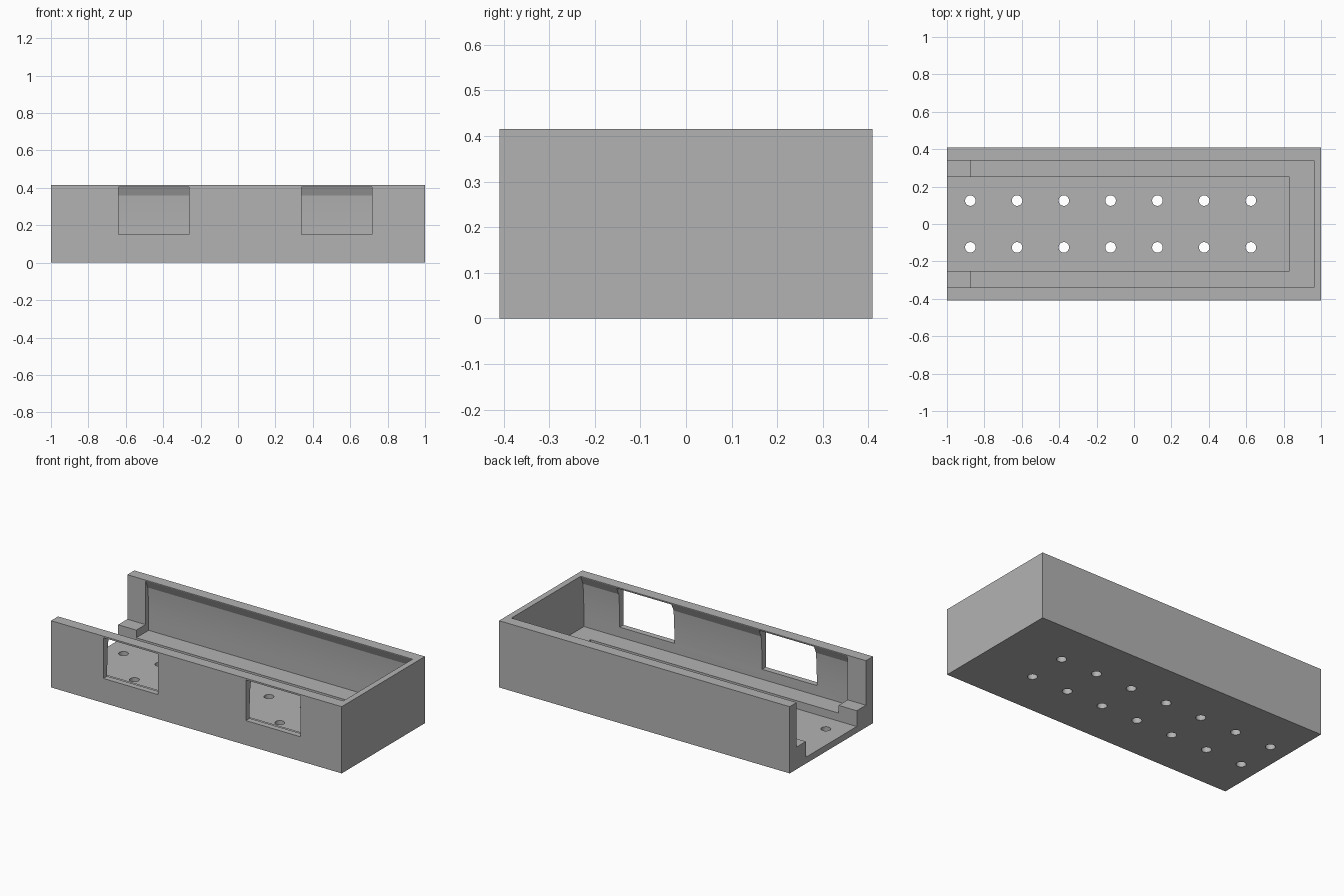
import bpy
import bmesh
from math import radians

if "Cube" in bpy.data.objects:
    bpy.data.objects.remove(bpy.data.objects["Cube"], do_unlink=True)

grey = bpy.data.materials.new("mid_grey")
grey.use_nodes = True
grey.diffuse_color = (0.45, 0.45, 0.45, 1)
grey.node_tree.nodes["Principled BSDF"].inputs["Base Color"].default_value = (0.45, 0.45, 0.45, 1)


def extrude(name, outline, offset):
    """Make a solid by extruding a planar outline along an offset."""
    bm = bmesh.new()
    face = bm.faces.new([bm.verts.new(p) for p in outline])
    result = bmesh.ops.extrude_face_region(bm, geom=[face])
    moved = [g for g in result["geom"] if isinstance(g, bmesh.types.BMVert)]
    bmesh.ops.translate(bm, verts=moved, vec=offset)
    bmesh.ops.recalc_face_normals(bm, faces=bm.faces[:])
    mesh = bpy.data.meshes.new(name)
    bm.to_mesh(mesh)
    bm.free()
    mesh.materials.append(grey)
    obj = bpy.data.objects.new(name, mesh)
    bpy.context.collection.objects.link(obj)
    return obj


def block(name, x0, x1, y0, y1, z0, z1):
    outline = [(x0, y0, z0), (x1, y0, z0), (x1, y1, z0), (x0, y1, z0)]
    return extrude(name, outline, (0, 0, z1 - z0))


# Solid body of the tray
tray = block("tray_body", -1, 1, -0.409, 0.409, 0, 0.415)

# Lower pocket and raised entry channel, both open at one end
cutters = [
    block("pocket_cutter", -1.2, 0.832, -0.25, 0.25, 0.04, 0.6),
    block("entry_cutter", -1.2, -0.5, -0.34, 0.34, 0.138, 0.6),
]

# Main cavity, undercut below the rim
half = [(0.372, 0.09), (0.372, 0.16), (0.371, 0.22), (0.368, 0.30),
        (0.363, 0.36), (0.34, 0.411), (0.34, 0.6)]
section = half + [(-y, z) for y, z in reversed(half)]
cutters.append(extrude("cavity_cutter", [(-0.875, y, z) for y, z in section], (1.838, 0, 0)))

# Two windows in the front wall
for x in (-0.64, 0.34):
    cutters.append(block("window_cutter", x, x + 0.377, -0.6, -0.3, 0.152, 0.405))

# Two rows of round holes through the floor
for i in range(7):
    for y in (-0.125, 0.125):
        bpy.ops.mesh.primitive_cylinder_add(vertices=32, radius=0.028, depth=0.3,
                                            location=(-0.875 + 0.25 * i, y, 0))
        hole = bpy.context.object
        hole.name = "hole_cutter"
        hole.data.materials.append(grey)
        cutters.append(hole)

# Carve the tray, then drop the cutters
for cutter in cutters:
    cutter.hide_render = True
    cut = tray.modifiers.new("cut", "BOOLEAN")
    cut.operation = "DIFFERENCE"
    cut.solver = "EXACT"
    cut.object = cutter

bpy.ops.object.select_all(action="DESELECT")
tray.select_set(True)
bpy.context.view_layer.objects.active = tray
for name in [m.name for m in tray.modifiers]:
    bpy.ops.object.modifier_apply(modifier=name)
for cutter in cutters:
    bpy.data.objects.remove(cutter, do_unlink=True)

bpy.ops.object.shade_smooth_by_angle(angle=radians(15))
